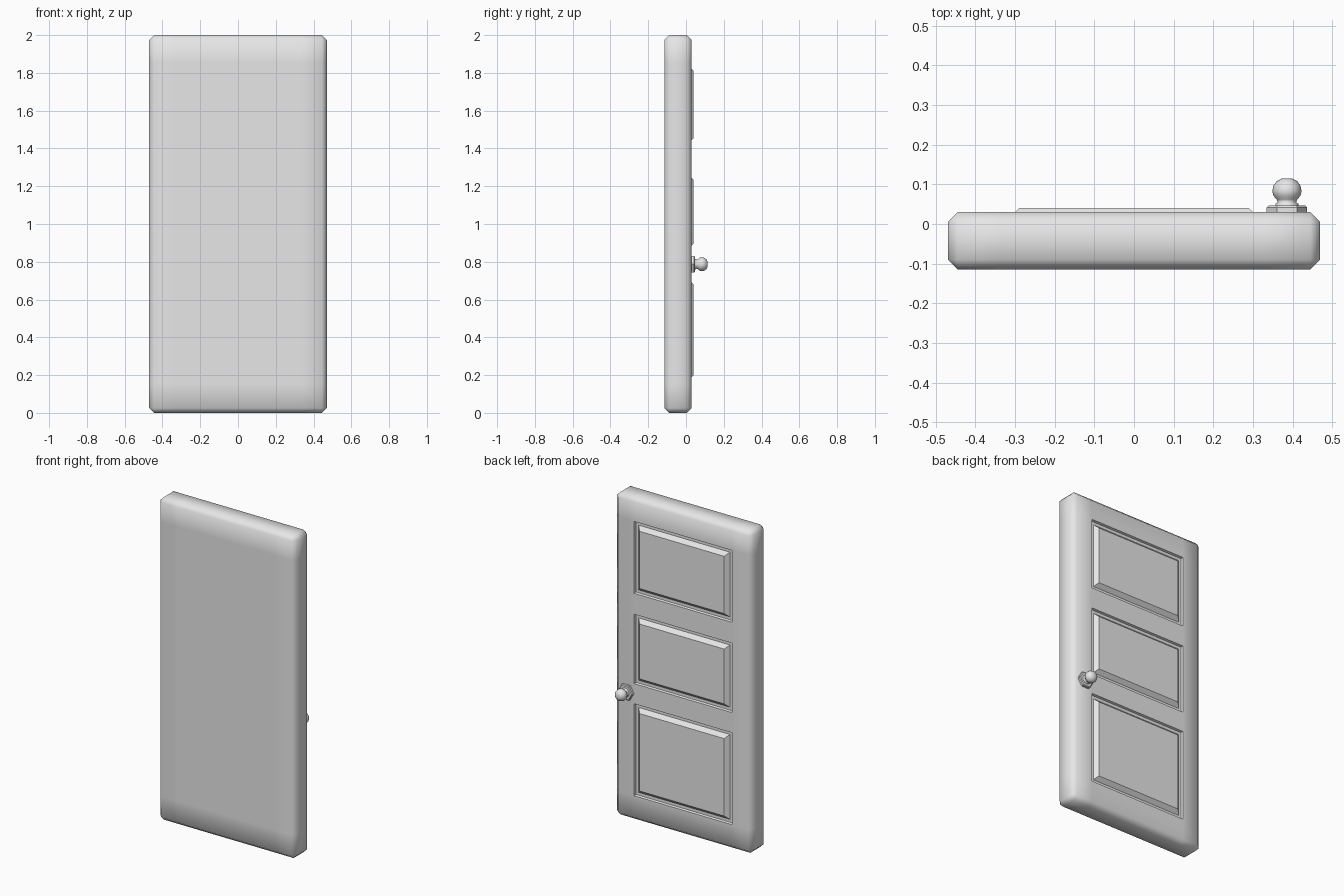
import bpy, bmesh, math
from mathutils import Matrix, Vector

if "Cube" in bpy.data.objects:
    bpy.data.objects.remove(bpy.data.objects["Cube"])

mat = bpy.data.materials.new("light grey")
mat.diffuse_color = (0.8, 0.8, 0.8, 1)
mat.use_nodes = True
mat.node_tree.nodes["Principled BSDF"].inputs["Base Color"].default_value = mat.diffuse_color


def add_object(name, bm):
    mesh = bpy.data.meshes.new(name)
    bm.to_mesh(mesh)
    bm.free()
    mesh.materials.append(mat)
    ob = bpy.data.objects.new(name, mesh)
    bpy.context.collection.objects.link(ob)
    return ob


def lathe(name, profile, sides, smooth):
    """Revolve (radius, y) pairs around the knob axis."""
    bm = bmesh.new()
    rings = []
    for r, y in profile:
        rings.append([bm.verts.new((KNOB_X + r * math.cos(2 * math.pi * i / sides), y,
                                    KNOB_Z + r * math.sin(2 * math.pi * i / sides)))
                      for i in range(sides)])
    for a, b in zip(rings, rings[1:]):
        for i in range(sides):
            j = (i + 1) % sides
            bm.faces.new((a[i], a[j], b[j], b[i])).smooth = smooth
    bm.faces.new(rings[0])
    bm.faces.new(rings[-1])
    bmesh.ops.recalc_face_normals(bm, faces=bm.faces)
    return add_object(name, bm)


# Door slab: chamfered box
BACK = 0.03
bm = bmesh.new()
size = Matrix.Diagonal((0.94, 0.145, 2.0, 1))
bmesh.ops.create_cube(bm, size=1, matrix=Matrix.Translation((0, -0.0425, 1)) @ size)
bmesh.ops.bevel(bm, geom=bm.edges[:], offset=0.025, offset_type='OFFSET',
                segments=1, profile=0.5, affect='EDGES')

# Cut lines around the three panels
HALF = 0.335
ROWS = [(0.155, 0.725), (0.85, 1.28), (1.41, 1.855)]
cuts = [((s * HALF, 0, 0), (1, 0, 0)) for s in (-1, 1)]
cuts += [((0, 0, z), (0, 0, 1)) for row in ROWS for z in row]
for co, no in cuts:
    bmesh.ops.bisect_plane(bm, geom=bm.verts[:] + bm.edges[:] + bm.faces[:],
                           plane_co=Vector(co), plane_no=Vector(no))
bm.normal_update()
for f in bm.faces:
    f.smooth = True

# Panels: sunken groove, then raised bevelled field
panels = []
for f in bm.faces:
    c = f.calc_center_median()
    if f.normal.y > 0.9 and abs(c.x) < HALF and any(a < c.z < b for a, b in ROWS):
        panels.append(f)
crisp = set(panels)
for thickness, depth in ((0.004, -0.013), (0.018, 0.0), (0.023, 0.023)):
    res = bmesh.ops.inset_individual(bm, faces=panels, thickness=thickness, depth=depth,
                                     use_even_offset=True)
    crisp.update(res["faces"])
for f in crisp:
    f.smooth = False
    for e in f.edges:
        e.smooth = False
add_object("door_slab", bm)

# Knob and its hexagonal plate
KNOB_X, KNOB_Z = 0.386, 0.787
lathe("knob_plate", [(0.051, BACK - 0.005), (0.051, 0.042), (0.046, 0.047)], 6, False)
lathe("knob", [(0.029, 0.044), (0.029, 0.051), (0.023, 0.055), (0.026, 0.062),
               (0.034, 0.071), (0.037, 0.083), (0.034, 0.097), (0.026, 0.108),
               (0.014, 0.1145), (0.003, 0.115)], 12, True)
